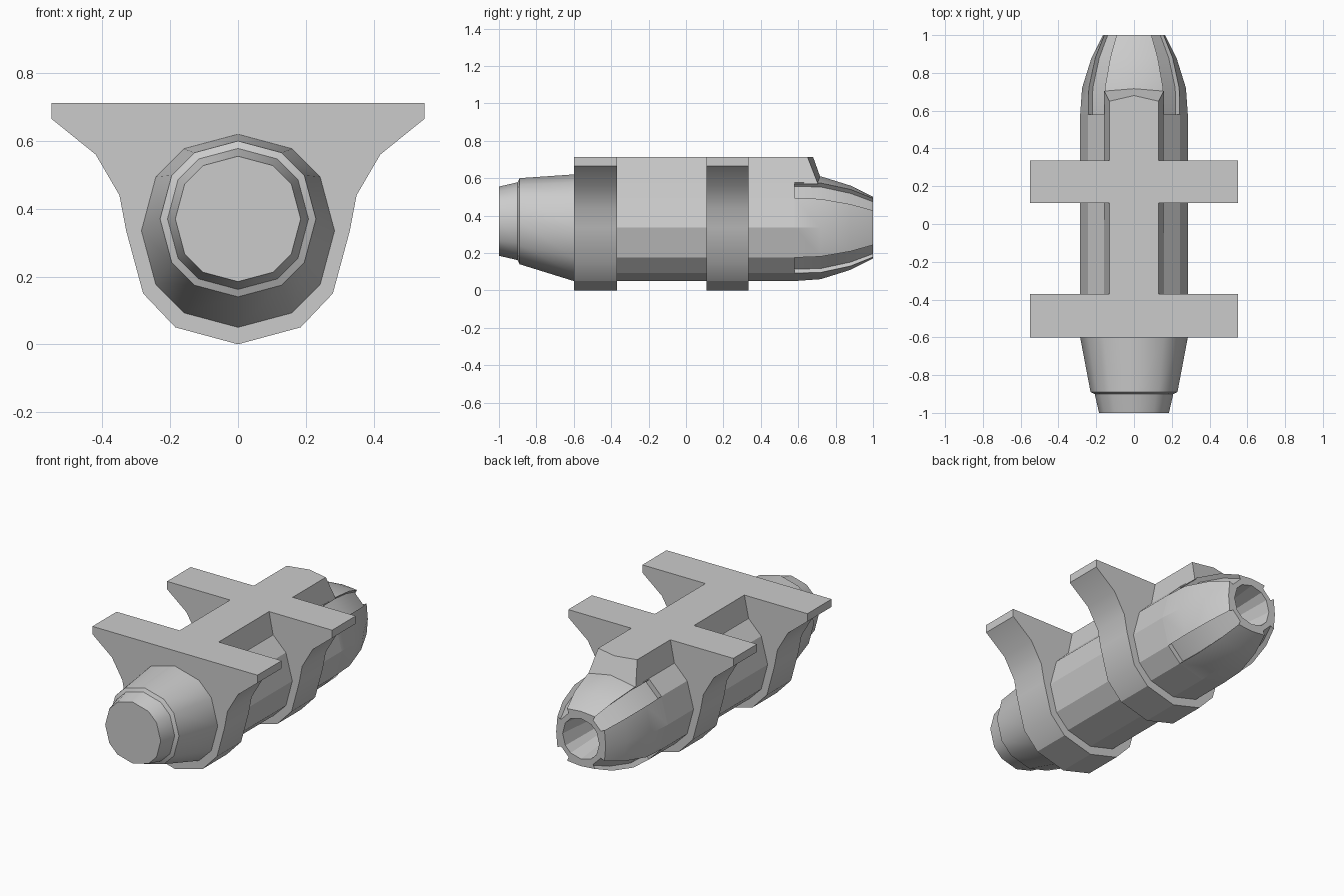
import bpy
import bmesh

cube = bpy.data.objects.get("Cube")
if cube:
    bpy.data.objects.remove(cube, do_unlink=True)

grey = bpy.data.materials.new("plain grey")
grey.use_nodes = True
COLOUR = (0.6, 0.6, 0.6, 1)
grey.diffuse_color = COLOUR
grey.node_tree.nodes["Principled BSDF"].inputs["Base Color"].default_value = COLOUR


def finish(name, bm, angle):
    bmesh.ops.remove_doubles(bm, verts=bm.verts, dist=0.0005)
    bmesh.ops.recalc_face_normals(bm, faces=bm.faces)
    mesh = bpy.data.meshes.new(name)
    bm.to_mesh(mesh)
    bm.free()
    mesh.materials.append(grey)
    ob = bpy.data.objects.new(name, mesh)
    bpy.context.collection.objects.link(ob)
    bpy.ops.object.select_all(action='DESELECT')
    ob.select_set(True)
    bpy.context.view_layer.objects.active = ob
    bpy.ops.object.shade_smooth_by_angle(angle=angle)
    return ob


def section(y, cz, r, corner=0.85, depth=0.0):
    """Twelve-sided ring whose four diagonal faces can sink by depth."""
    a, b, d = 0.56 * r, corner * r, depth * 0.707
    quarter = [(0, r), (a, b), (a - d, b - d), (b - d, a - d), (b, a)]
    pts = []
    for _ in range(4):
        pts += quarter
        quarter = [(z, -x) for x, z in quarter]
    return [(x, y, cz + z) for x, z in pts]


def loft(name, rings, angle):
    bm = bmesh.new()
    loops = [[bm.verts.new(p) for p in ring] for ring in rings]
    for low, high in zip(loops, loops[1:]):
        n = len(low)
        for i in range(n):
            j = (i + 1) % n
            bm.faces.new((low[i], low[j], high[j], high[i]))
    bm.faces.new(loops[0])
    bm.faces.new(loops[-1])
    return finish(name, bm, angle)


MID = 0.335
# Tapered nose with a stepped tip
loft("nose", [section(-1.0, 0.37, 0.185), section(-0.9, 0.37, 0.208),
              section(-0.89, 0.37, 0.23), section(-0.6, MID, 0.285)], 0.6)

# Straight barrel
loft("barrel", [section(-0.6, MID, 0.285), section(0.58, MID, 0.285)], 0.3)

# Rounded tail with four slots and a hollow end
loft("tail", [section(0.58, MID, 0.285),
              section(0.58, MID, 0.285, 0.85, 0.03),
              section(0.72, MID, 0.275, 0.87, 0.03),
              section(0.88, MID, 0.225, 0.91, 0.03),
              section(1.0, MID, 0.165, 0.95, 0.025),
              section(1.0, MID, 0.122),
              section(0.75, MID, 0.095)], 0.4)

# Two mounting brackets wrapped around the barrel
half = [(0.55, 0.712), (0.55, 0.665), (0.42, 0.56), (0.35, 0.44),
        (0.33, 0.335), (0.28, 0.15), (0.185, 0.05)]
outline = half + [(0, 0)] + [(-x, z) for x, z in reversed(half)]
for name, y0, y1 in (("front_bracket", -0.6, -0.37), ("rear_bracket", 0.11, 0.335)):
    loft(name, [[(x, y, z) for x, z in outline] for y in (y0, y1)], 0.5)

# Top rail with flared sides and a sloping pointed rear end
loft("top_rail", [
    [(-0.13, -0.6, 0.712), (0, -0.6, 0.712), (0.13, -0.6, 0.712),
     (0.16, -0.6, 0.57), (0, -0.6, 0.5), (-0.16, -0.6, 0.57)],
    [(-0.13, 0.65, 0.712), (0, 0.68, 0.712), (0.13, 0.65, 0.712),
     (0.158, 0.705, 0.57), (0, 0.72, 0.6), (-0.158, 0.705, 0.57)]], 0.2)
